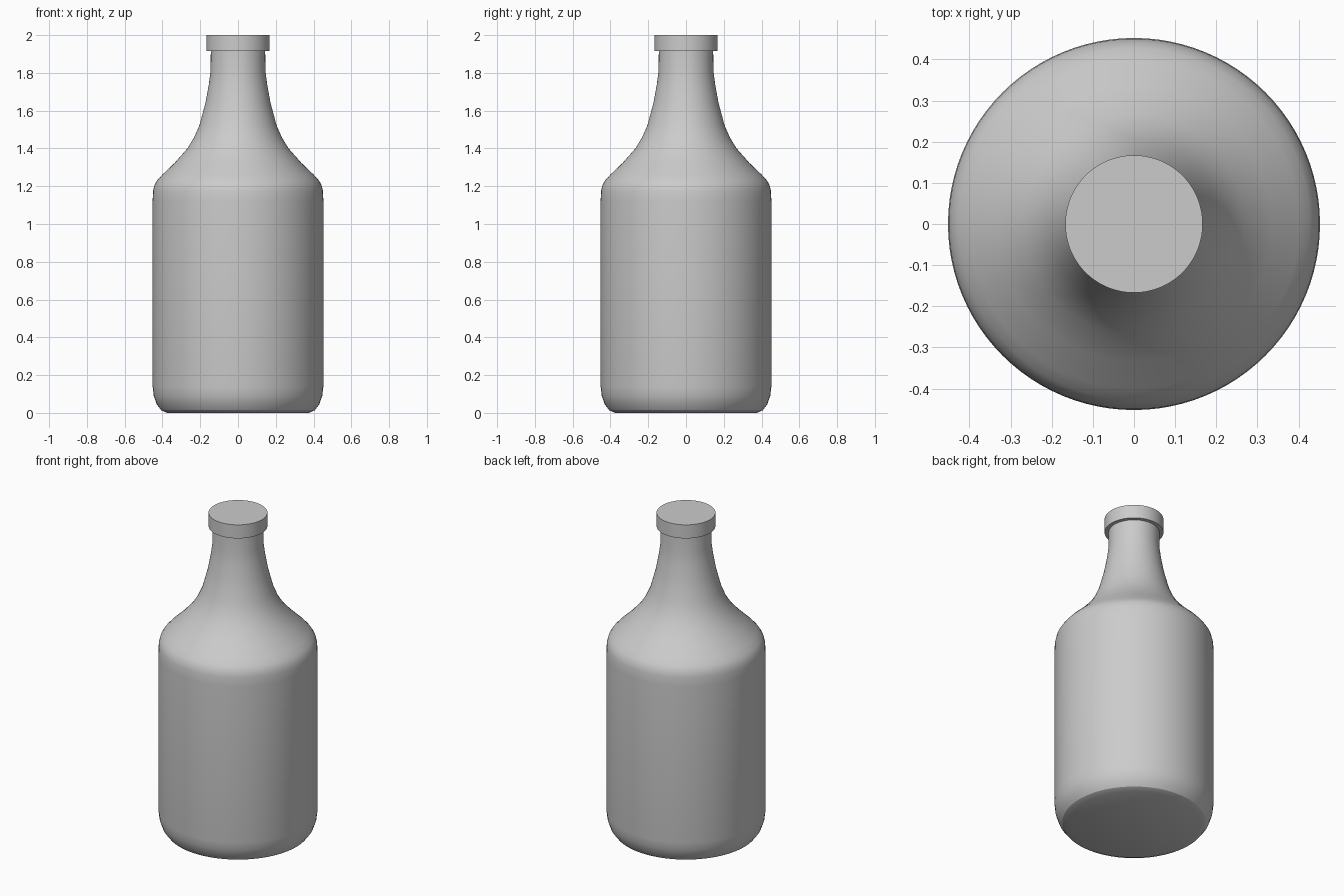
import bpy, bmesh, math

if "Cube" in bpy.data.objects:
    bpy.data.objects.remove(bpy.data.objects["Cube"])


def lathe(name, profile, segments=96, sharp=28):
    """Revolve an (r, z) profile around z; ends at r = 0 close the surface."""
    bm = bmesh.new()
    verts = [bm.verts.new((r, 0, z)) for r, z in profile]
    edges = [bm.edges.new(pair) for pair in zip(verts, verts[1:])]
    bmesh.ops.spin(bm, geom=verts + edges, cent=(0, 0, 0), axis=(0, 0, 1),
                   angle=math.tau, steps=segments, use_duplicate=False)
    bmesh.ops.remove_doubles(bm, verts=bm.verts, dist=1e-5)
    bmesh.ops.recalc_face_normals(bm, faces=bm.faces)
    mesh = bpy.data.meshes.new(name)
    bm.to_mesh(mesh)
    bm.free()
    obj = bpy.data.objects.new(name, mesh)
    bpy.context.collection.objects.link(obj)
    bpy.ops.object.select_all(action='DESELECT')
    obj.select_set(True)
    bpy.context.view_layer.objects.active = obj
    bpy.ops.object.shade_smooth_by_angle(angle=math.radians(sharp))
    return obj


# Bottle: flat base, rounded foot, straight wall, shoulder, flared neck
foot = [(0, 0), (0.375, 0), (0.407, 0.014), (0.43, 0.045), (0.446, 0.09), (0.452, 0.14)]
shoulder = [(0.452, 1.12), (0.45, 1.175), (0.442, 1.208), (0.427, 1.232), (0.40, 1.262),
            (0.335, 1.324), (0.268, 1.40), (0.233, 1.457), (0.204, 1.523),
            (0.172, 1.643), (0.155, 1.735), (0.145, 1.81)]
neck = [(0.144, 1.93), (0, 1.93)]
lathe("bottle", foot + shoulder + neck)

# Cap: plain disc wider than the neck
lathe("cap", [(0, 1.915), (0.167, 1.915), (0.167, 2.0), (0, 2.0)])
